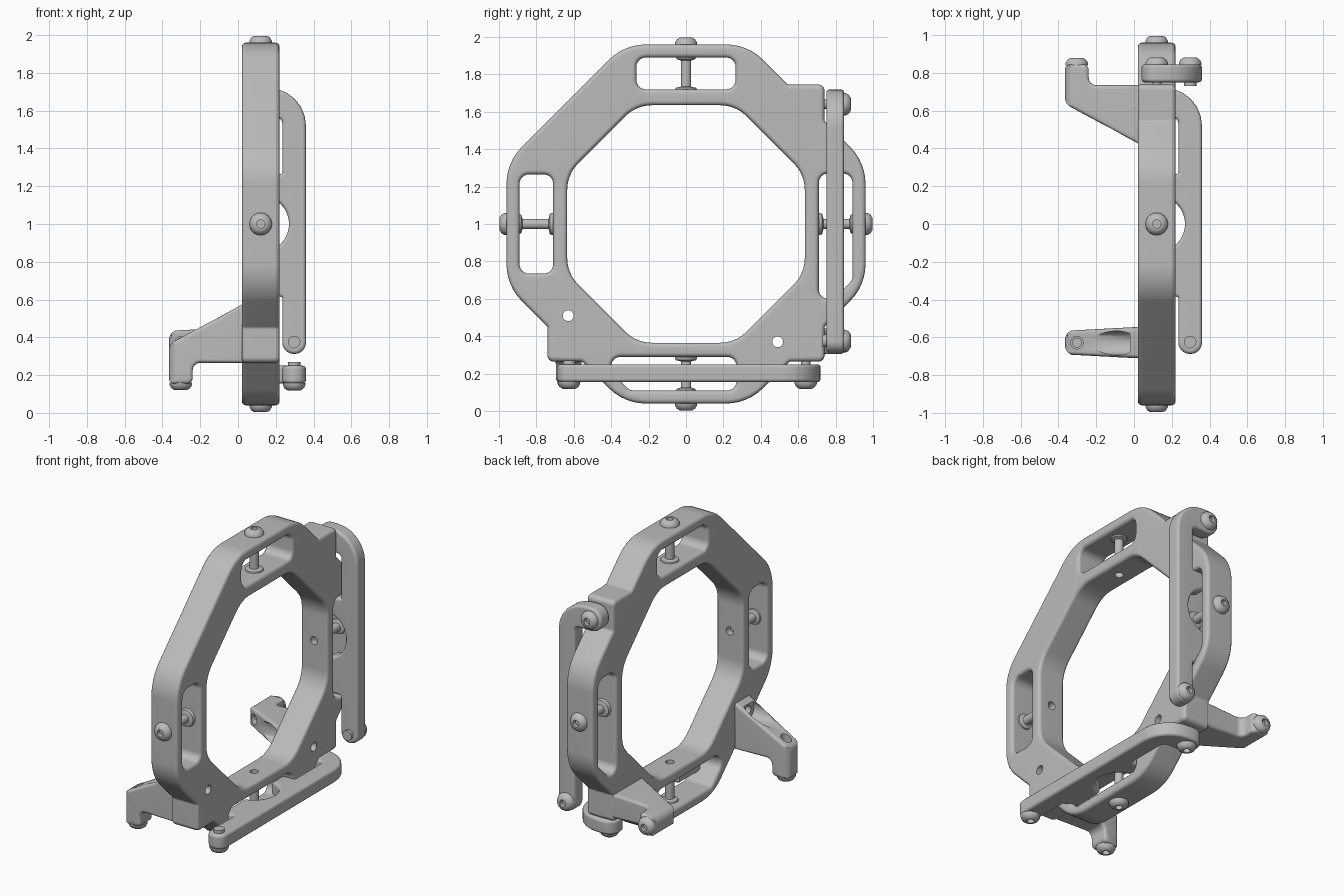
import bpy, bmesh, math
from mathutils import Matrix, Vector

cube = bpy.data.objects.get("Cube")
if cube:
    bpy.data.objects.remove(cube, do_unlink=True)

metal = bpy.data.materials.new("grey_metal")
metal.use_nodes = True
metal.diffuse_color = (0.5, 0.5, 0.5, 1)
metal.node_tree.nodes["Principled BSDF"].inputs["Base Color"].default_value = (0.5, 0.5, 0.5, 1)

# Quarter turn about the ring centre: carries the +y side to the bottom
TURN = Matrix.Translation((0, 0, 1)) @ Matrix.Rotation(-math.pi / 2, 4, 'X') @ Matrix.Translation((0, 0, -1))


def make_object(name, bm):
    bmesh.ops.recalc_face_normals(bm, faces=bm.faces)
    mesh = bpy.data.meshes.new(name)
    bm.to_mesh(mesh)
    bm.free()
    mesh.materials.append(metal)
    obj = bpy.data.objects.new(name, mesh)
    bpy.context.collection.objects.link(obj)
    return obj


def fillet(corners, default=0.03, steps=6):
    """Round the corners (u, v[, radius]) of a closed polygon."""
    out = []
    for i, c in enumerate(corners):
        p = Vector(c[:2])
        r = c[2] if len(c) > 2 else default
        a = (Vector(corners[i - 1][:2]) - p).normalized()
        b = (Vector(corners[(i + 1) % len(corners)][:2]) - p).normalized()
        theta = a.angle(b)
        if r <= 0 or theta > 3.1:
            out.append(p)
            continue
        t = r / math.tan(theta / 2)
        centre = p + (a + b).normalized() * r / math.sin(theta / 2)
        s = math.pi - theta
        va, vb = p + a * t - centre, p + b * t - centre
        for k in range(steps + 1):
            f = k / steps
            out.append(centre + (va * math.sin((1 - f) * s) + vb * math.sin(f * s)) / math.sin(s))
    return out


def inset(pts, d):
    out = []
    for i, p in enumerate(pts):
        e1 = (p - pts[i - 1]).normalized()
        e2 = (pts[(i + 1) % len(pts)] - p).normalized()
        n1, n2 = Vector((-e1.y, e1.x)), Vector((-e2.y, e2.x))
        out.append(p + (n1 + n2) / (1 + n1.dot(n2)) * d)
    return out


def plate(name, loops, lo, hi, bevel, place):
    """Plate with holes and rounded rims; the first loop is the outline."""
    bm = bmesh.new()
    arc = [k * math.pi / 6 for k in range(4)]
    layers = [(bevel * (1 - math.sin(a)), lo + bevel * (1 - math.cos(a))) for a in arc]
    layers += [(d, hi + lo - w) for d, w in reversed(layers)]
    caps = [[], []]
    for n, pts in enumerate(loops):
        area = sum(pts[i - 1].x * p.y - p.x * pts[i - 1].y for i, p in enumerate(pts))
        if (area < 0) == (n == 0):
            pts = pts[::-1]
        rows = [[bm.verts.new(place(p.x, p.y, w)) for p in inset(pts, d)] for d, w in layers]
        for a, b in zip(rows, rows[1:]):
            for i in range(len(pts)):
                bm.faces.new((a[i - 1], a[i], b[i], b[i - 1]))
        for cap, row in zip(caps, (rows[0], rows[-1])):
            cap += [bm.edges.get((row[i - 1], row[i])) for i in range(len(pts))]
    for cap in caps:
        bmesh.ops.triangle_fill(bm, use_beauty=True, edges=cap)
    return make_object(name, bm)


def lathe(name, profile, origin, direction, sides=32):
    """Revolve (radius, height) points about a direction."""
    bm = bmesh.new()
    m = Matrix.Translation(origin) @ Vector(direction).to_track_quat('Z', 'Y').to_matrix().to_4x4()
    rows = []
    for r, h in profile:
        angles = [2 * math.pi * i / sides for i in range(sides)]
        rows.append([bm.verts.new(m @ Vector((r * math.cos(a), r * math.sin(a), h))) for a in angles])
    for a, b in zip(rows, rows[1:]):
        for i in range(sides):
            bm.faces.new((a[i - 1], a[i], b[i], b[i - 1]))
    bm.faces.new(rows[0])
    bm.faces.new(rows[-1])
    return make_object(name, bm)


def rod(radius, start, end):
    d = Vector(end) - Vector(start)
    return lathe("cutter", [(radius, 0), (radius, d.length)], start, d)


def carve(obj, cutter, operation='DIFFERENCE'):
    mod = obj.modifiers.new("carve", 'BOOLEAN')
    mod.operation, mod.solver, mod.object = operation, 'EXACT', cutter
    mesh = bpy.data.meshes.new_from_object(obj.evaluated_get(bpy.context.evaluated_depsgraph_get()))
    obj.modifiers.clear()
    obj.data = mesh
    bpy.data.objects.remove(cutter, do_unlink=True)


def smooth(obj):
    obj.data.polygons.foreach_set("use_smooth", [True] * len(obj.data.polygons))
    obj.data.set_sharp_from_angle(angle=math.radians(40))
    obj.modifiers.new("weighted_normals", 'WEIGHTED_NORMAL').keep_sharp = True


def turned(obj, name, matrix):
    twin = obj.copy()
    twin.data = obj.data.copy()
    twin.data.transform(matrix)
    twin.name = name
    bpy.context.collection.objects.link(twin)
    return twin


def screw(name, origin, direction, length, tip=0.026):
    """Domed button head with a socket, and a plain shank."""
    return lathe(name, HEAD + [(tip, 0), (tip, -length)], origin, direction)


def yz(u, v, w):
    return (w, u, v)


def xz(u, v, w):
    return (u, w, v)


HEAD = [(0.022, 0.01), (0.022, 0.036), (0.034, 0.036), (0.05, 0.026), (0.059, 0.01), (0.06, -0.004)]

# Octagonal ring with square lugs, a central opening and four slots
R = 0.28
outline = [(0.33, 1.96, R), (-0.33, 1.96, R), (-0.96, 1.33, R), (-0.96, 0.67, R), (-0.74, 0.45, 0.02),
           (-0.74, 0.265), (-0.555, 0.265, 0.02), (-0.33, 0.04, R), (0.33, 0.04, R), (0.555, 0.265, 0.02),
           (0.74, 0.265), (0.74, 0.45, 0.02), (0.96, 0.67, R), (0.96, 1.33, R), (0.74, 1.55, 0.02),
           (0.74, 1.745), (0.545, 1.745, 0.02)]
A, B = 0.635, 0.265
opening = [(s * a, 1 + t * b) for s, t, a, b in
           [(1, 1, A, B), (1, 1, B, A), (-1, 1, B, A), (-1, 1, A, B),
            (-1, -1, A, B), (-1, -1, B, A), (1, -1, B, A), (1, -1, A, B)]]
top_slot = [(-B, 1.72), (B, 1.72), (B, 1.89), (-B, 1.89)]
front_slot = [(-0.89, 1 - B), (-0.71, 1 - B), (-0.71, 1 + B), (-0.89, 1 + B)]
back_slot = [(0.71, 0.6), (0.79, 0.6), (0.89, 0.7), (0.89, 1.27), (0.71, 1.27)]
bottom_slot = [(z - 1, 1 - y) for y, z in back_slot]
loops = [fillet(outline), fillet(opening, 0.2)]
loops += [fillet(s, 0.05) for s in (top_slot, front_slot, back_slot, bottom_slot)]
ring = plate("ring_frame", loops, 0.02, 0.22, 0.022, yz)
carve(ring, rod(0.027, (0.12, -0.68, 1), (0.12, 0.68, 1)))
carve(ring, rod(0.027, (0.12, 0, 0.32), (0.12, 0, 1.68)))
for y, z in ((-0.63, 0.51), (0.49, 0.37)):
    carve(ring, rod(0.029, (-0.1, y, z), (0.4, y, z)))
smooth(ring)

# Four adjusting screws crossing the slots, with collars at the slot walls
shank = [(0.027, 0), (0.027, -0.06), (0.055, -0.06), (0.05, -0.078), (0.028, -0.086),
         (0.028, -0.226), (0.055, -0.232), (0.06, -0.25), (0.026, -0.25), (0.026, -0.27)]
adjuster = lathe("top_adjusting_screw", HEAD + shank, (0.12, 0, 1.96), (0, 0, 1))
smooth(adjuster)
for n, side in enumerate(("back", "bottom", "front"), 1):
    m = Matrix.Translation((0, 0, 1)) @ Matrix.Rotation(-n * math.pi / 2, 4, 'X') @ Matrix.Translation((0, 0, -1))
    turned(adjuster, side + "_adjusting_screw", m)

# Hinged latch bar with a hooked eye and a scalloped pad, plus its two screws
scallop = [(0.12 + 0.15 * math.cos(a), 1 + 0.15 * math.sin(a), 0)
           for a in [math.radians(78 - 12 * k) for k in range(14)]]
bar_side = [(0.04, 1.562, 0.075), (0.235, 1.562), (0.235, 1.265, 0.01), (0.15, 1.265)] + scallop + [
    (0.15, 0.615), (0.235, 0.615, 0.01), (0.235, 0.312, 0.06), (0.36, 0.312, 0.06),
    (0.36, 1.72, 0.2), (0.04, 1.72, 0.075)]
bar = plate("back_latch_bar", [fillet(bar_side)], 0.75, 0.845, 0.018, xz)
pivot = screw("back_latch_pivot", (0.12, 0.845, 1.64), (0, 1, 0), 0.2)
pin = screw("back_latch_screw", (0.297, 0.845, 0.375), (0, 1, 0), 0.115, 0.033)
for part in (bar, pivot, pin):
    smooth(part)
    turned(part, part.name.replace("back", "bottom"), TURN)

# Tapered foot arm, rounded at the tip, with a bolt recess and a screw pocket
arm_side = [(0.03, 0.578, 0), (-0.366, 0.364, 0.06), (-0.366, 0.155), (-0.24, 0.155),
            (-0.24, 0.265, 0.04), (0.03, 0.265, 0)]
arm = plate("front_foot_arm", [fillet(arm_side)], -0.083, 0.083, 0.02, xz)
for v in arm.data.vertices:
    v.co.y = v.co.y * (0.75 + 0.25 * (v.co.x + 0.366) / 0.386) - 0.628
tip = plate("cutter", [fillet([(-0.366, -0.692, 0.058), (0.1, -0.738, 0), (0.1, -0.518, 0),
                               (-0.366, -0.564, 0.058)])], 0.1, 0.7, 0.01, lambda u, v, w: (u, v, w))
carve(arm, tip, 'INTERSECT')
carve(arm, rod(0.064, (-0.5, -0.63, 0.51), (-0.02, -0.63, 0.51)))
carve(arm, rod(0.029, (-0.1, -0.63, 0.51), (0.1, -0.63, 0.51)))
carve(arm, rod(0.033, (-0.303, -0.628, 0.34), (-0.303, -0.628, 0.6)))
foot = screw("front_foot_screw", (-0.303, -0.628, 0.157), (0, 0, -1), 0.2)
for part in (arm, foot):
    smooth(part)
    turned(part, part.name.replace("front", "back"), TURN.inverted())
